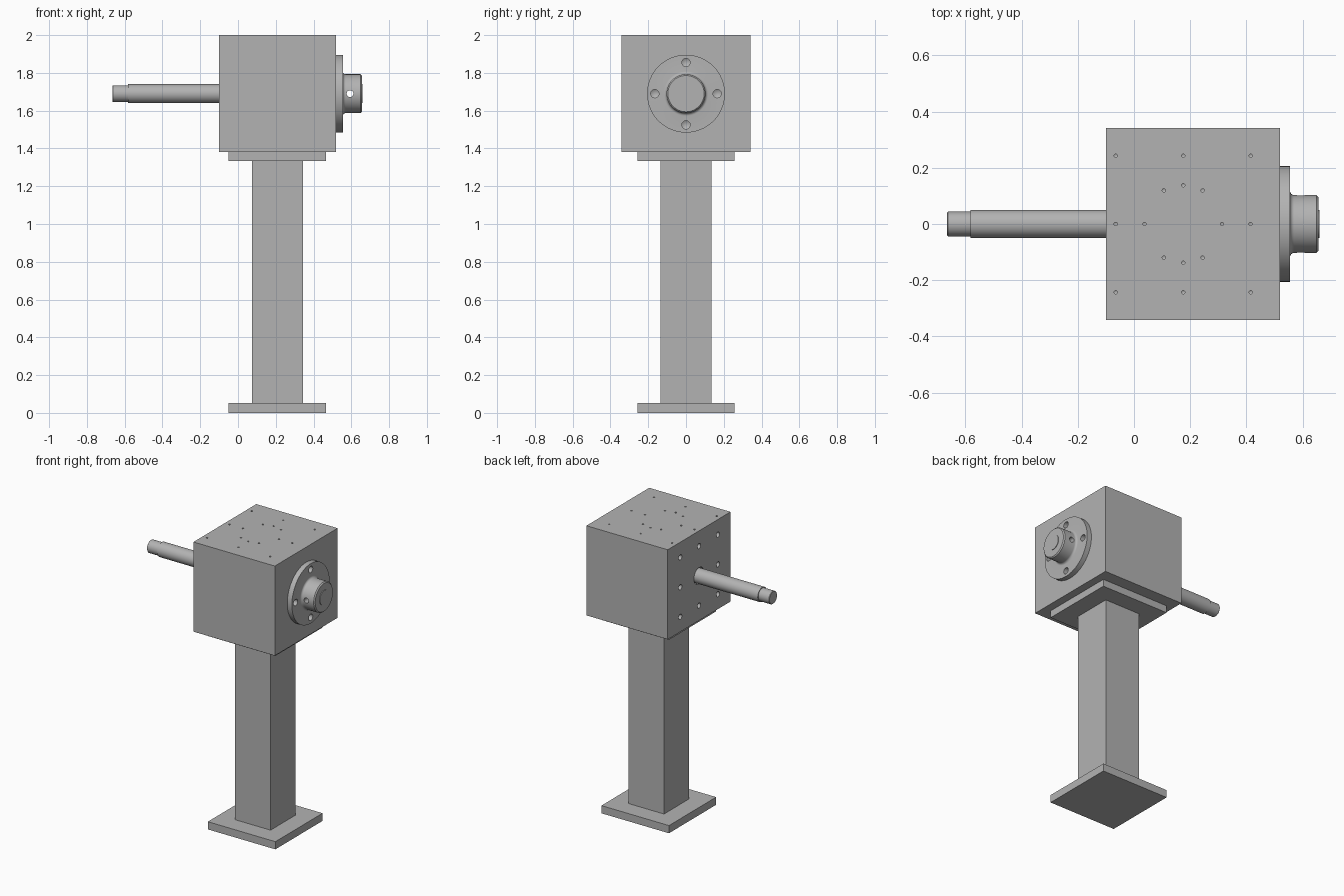
import bpy, bmesh
from math import radians, cos, sin, pi
from mathutils import Matrix, Vector

if "Cube" in bpy.data.objects:
    bpy.data.objects.remove(bpy.data.objects["Cube"], do_unlink=True)

steel = bpy.data.materials.new("plain grey steel")
steel.use_nodes = True
steel.diffuse_color = (0.45, 0.45, 0.45, 1)
steel.node_tree.nodes["Principled BSDF"].inputs["Base Color"].default_value = (0.45, 0.45, 0.45, 1)

AXIS_Z = 1.69      # height of the shaft line


def finish(bm, name):
    bmesh.ops.recalc_face_normals(bm, faces=bm.faces)
    mesh = bpy.data.meshes.new(name)
    bm.to_mesh(mesh)
    bm.free()
    mesh.materials.append(steel)
    ob = bpy.data.objects.new(name, mesh)
    bpy.context.collection.objects.link(ob)
    return ob


def box(name, low, high):
    low, high = Vector(low), Vector(high)
    bm = bmesh.new()
    bmesh.ops.create_cube(bm, size=1, matrix=Matrix.Translation((low + high) / 2)
                          @ Matrix.Diagonal((*(high - low), 1)))
    return finish(bm, name)


def lathe(bm, profile, matrix, steps):
    """Turn (distance, radius) points about the x axis, then place the result."""
    verts = [bm.verts.new((x, 0, r)) for x, r in profile]
    edges = [bm.edges.new(pair) for pair in zip(verts, verts[1:])]
    bmesh.ops.spin(bm, geom=verts + edges, cent=(0, 0, 0), axis=(1, 0, 0),
                   angle=2 * pi, steps=steps)
    new = [v for v in bm.verts if not v.tag]
    bmesh.ops.transform(bm, matrix=matrix, verts=new)
    bmesh.ops.remove_doubles(bm, verts=new, dist=0.00001)
    for v in bm.verts:
        v.tag = True


def turned(name, profile):
    bm = bmesh.new()
    lathe(bm, profile, Matrix.Translation((0, 0, AXIS_Z)), 64)
    return finish(bm, name)


def drill(targets, holes):
    """Cut holes given as (mouth, direction, radius, depth), with drill-point ends."""
    bm = bmesh.new()
    for mouth, direction, r, depth in holes:
        turn = Vector((1, 0, 0)).rotation_difference(Vector(direction)).to_matrix().to_4x4()
        lathe(bm, [(-0.02, 0), (-0.02, r), (depth, r), (depth + r * 0.6, 0)],
              Matrix.Translation(mouth) @ turn, 20)
    cutter = finish(bm, "hole_cutter")
    cutter.hide_render = True
    for ob in targets:
        mod = ob.modifiers.new("holes", "BOOLEAN")
        mod.operation, mod.solver, mod.object = "DIFFERENCE", "EXACT", cutter
        bpy.context.view_layer.objects.active = ob
        bpy.ops.object.modifier_apply(modifier=mod.name)
    bpy.data.objects.remove(cutter, do_unlink=True)


# Pedestal
box("base_plate", (-0.05, -0.257, 0), (0.465, 0.257, 0.053))
box("column", (0.073, -0.135, 0.053), (0.343, 0.135, 1.333))
box("top_plate", (-0.05, -0.257, 1.333), (0.465, 0.257, 1.382))

# Gearbox housing, stepped shaft and flanged hub
housing = box("housing", (-0.1, -0.342, 1.382), (0.52, 0.342, 2))
shaft = turned("shaft", [(-0.665, 0), (-0.665, 0.041), (-0.662, 0.044), (-0.582, 0.044),
                         (-0.582, 0.05), (0.66, 0.05), (0.66, 0)])
fillet = [(0.57 - 0.015 * sin(a), 0.118 - 0.015 * cos(a))
          for a in (radians(90 - 15 * i) for i in range(7))]
hub = turned("flanged_hub", [(0.52, 0), (0.52, 0.206), (0.555, 0.206)] + fillet
             + [(0.649, 0.103), (0.656, 0.096), (0.656, 0)])

# Tapped holes in the top: border grid and bolt circle
top_holes = [(0.175 + 0.24 * i, 0.243 * j) for i in (-1, 0, 1) for j in (-1, 0, 1) if i or j]
top_holes += [(0.175 + 0.138 * cos(radians(a)), 0.138 * sin(radians(a)))
              for a in (0, 60, 90, 120, 180, 240, 270, 300)]
holes = [((x, y, 2), (0, 0, -1), 0.006, 0.04) for x, y in top_holes]

# Holes around the shaft on the input side, and the shaft clearance bore
holes += [((-0.1, 0.205 * i, AXIS_Z + 0.205 * j), (1, 0, 0), 0.018, 0.05)
          for i in (-1, 0, 1) for j in (-1, 0, 1) if i or j]
holes.append(((-0.1, 0, AXIS_Z), (1, 0, 0), 0.057, 0.1))
drill([housing], holes)

# Flange bolt holes and the pin hole through hub and shaft
drill([hub, housing], [((0.555, 0.165 * cos(a), AXIS_Z + 0.165 * sin(a)), (-1, 0, 0), 0.022, 0.05)
                       for a in (0, pi / 2, pi, 3 * pi / 2)])
drill([hub, shaft], [((0.593, -0.15, AXIS_Z), (0, 1, 0), 0.018, 0.35)])

# Smooth the round surfaces, keep the edges crisp
for ob in (housing, shaft, hub):
    bpy.ops.object.select_all(action="DESELECT")
    ob.select_set(True)
    bpy.context.view_layer.objects.active = ob
    bpy.ops.object.shade_smooth_by_angle(angle=radians(30))
